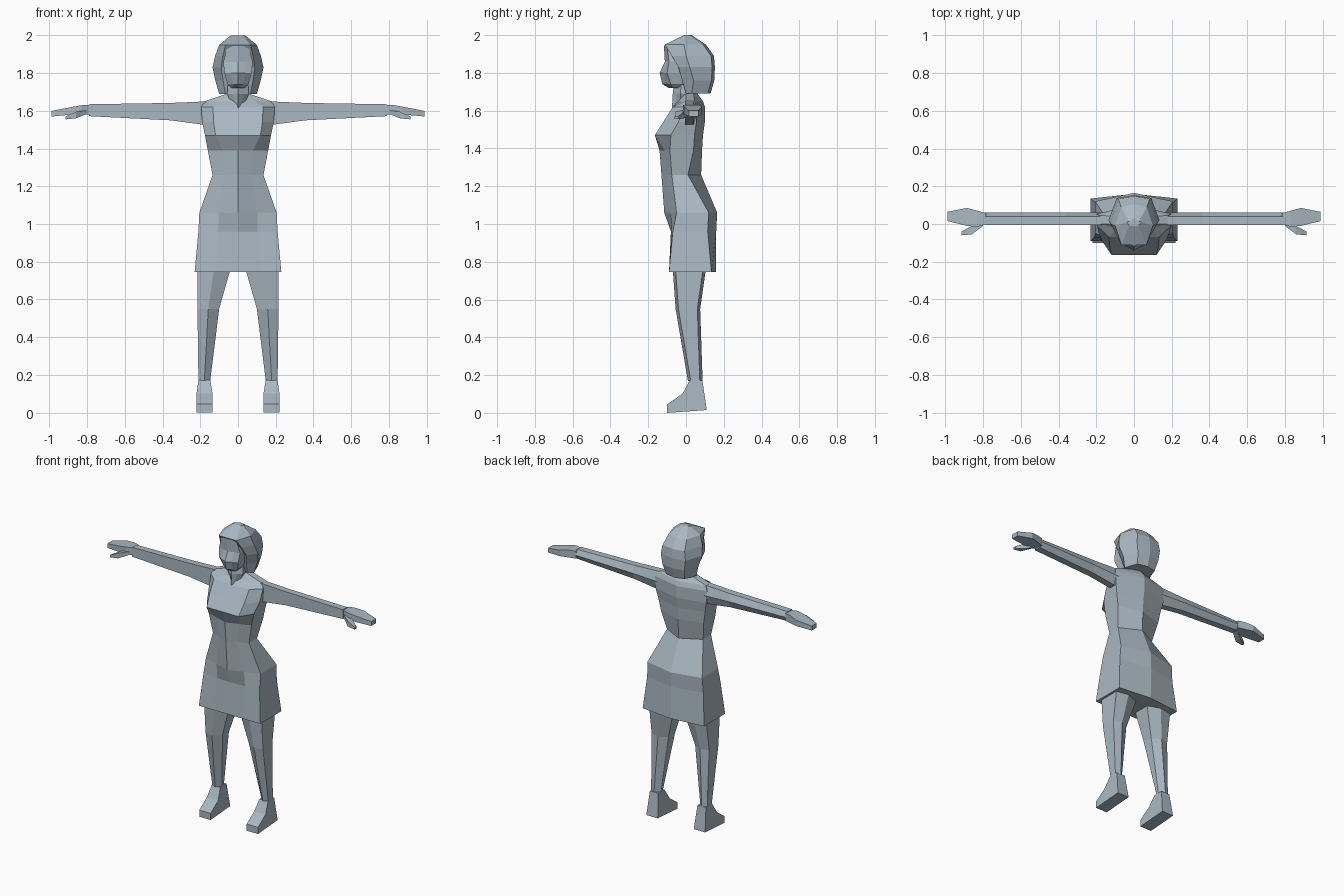
import bpy
import bmesh

default = bpy.data.objects.get("Cube")
if default:
    bpy.data.objects.remove(default)

clay = bpy.data.materials.new("blue_grey_clay")
clay.use_nodes = True
clay.diffuse_color = (.4, .48, .54, 1)
shader = clay.node_tree.nodes["Principled BSDF"]
shader.inputs["Base Color"].default_value = clay.diffuse_color


def loft(name, rings, mirrored=False):
    """Skin a list of closed rings, cap both ends and keep the faces flat."""
    bm = bmesh.new()
    loops = [[bm.verts.new(point) for point in ring] for ring in rings]
    for lower, upper in zip(loops, loops[1:]):
        for i in range(len(lower)):
            bm.faces.new((lower[i - 1], lower[i], upper[i], upper[i - 1]))
    bm.faces.new(loops[0])
    bm.faces.new(loops[-1])
    bmesh.ops.recalc_face_normals(bm, faces=bm.faces)
    mesh = bpy.data.meshes.new(name)
    bm.to_mesh(mesh)
    bm.free()
    mesh.materials.append(clay)
    obj = bpy.data.objects.new(name, mesh)
    bpy.context.collection.objects.link(obj)
    if mirrored:
        mirror = obj.modifiers.new("Mirror", 'MIRROR')
        mirror.use_mirror_merge = False


def symmetric(z, half):
    """Close a half outline that starts and ends on the centre line."""
    right_side = [(x, y, z) for x, y in half]
    left_side = [(-x, y, z) for x, y in reversed(half[1:-1])]
    return right_side + left_side


def body_ring(z, width, front, back, side, panel=.5, bend=.5, inset=.045):
    """Front panel, flat flank and ridged back; bend sets how far the panel folds."""
    corner = front + (side - front) * bend
    return symmetric(z, [(0, front), (width * panel, corner), (width, side),
                         (width, back - inset), (0, back)])


def bust_ring(z, width, front, back, side):
    """Body section whose front panel is wide and flat."""
    return body_ring(z, width, front, back, side, panel=.68, bend=0)


def hair_ring(z, width, front, back, side):
    """Flat fringe, pointed temples and a flattened back of the head."""
    fringe = width * .66
    nape = width * .68
    return symmetric(z, [(0, front), (fringe, front), (width, side),
                         (nape, back - .015), (0, back)])


def arm_ring(x, low, high, front=-.005, back=.06):
    """Flat front with a ridge along the back."""
    ridge = (low + high) / 2
    edge = back - .02
    return [(x, front, high), (x, edge, high), (x, back, ridge),
            (x, edge, low), (x, front, low)]


def hand_ring(x, low, high, front, back):
    """Four-sided section across a finger or palm."""
    return [(x, front, low), (x, back, low), (x, back, high), (x, front, high)]


def leg_ring(z, inner, outer, front, back):
    """Six-sided section with softened front and back corners."""
    middle = (inner + outer) / 2
    return [(middle, front, z), (outer, front + .015, z), (outer, back - .015, z),
            (middle, back, z), (inner, back - .03, z), (inner, front + .03, z)]


# Dress, from hem to collar
loft("dress", [
    body_ring(z=.745, width=.23, front=-.09, back=.16, side=-.09, inset=.025),
    body_ring(z=.96, width=.21, front=-.08, back=.16, side=-.07),
    body_ring(z=1.06, width=.205, front=-.115, back=.165, side=-.05),
    body_ring(z=1.26, width=.135, front=-.13, back=.08, side=-.075, inset=.07),
    body_ring(z=1.39, width=.16, front=-.14, back=.085, side=-.085),
    bust_ring(z=1.47, width=.175, front=-.165, back=.09, side=-.08),
    bust_ring(z=1.54, width=.19, front=-.12, back=.1, side=-.04),
    bust_ring(z=1.62, width=.195, front=-.07, back=.1, side=-.01),
    body_ring(z=1.65, width=.18, front=-.05, back=.09, side=0),
    body_ring(z=1.69, width=.06, front=-.03, back=.06, side=0, inset=.02),
])

# Neck, pointed at the throat
loft("neck", [
    body_ring(z=1.6, width=.02, front=-.075, back=.06, side=-.03),
    body_ring(z=1.69, width=.058, front=-.07, back=.06, side=-.03),
    body_ring(z=1.78, width=.05, front=-.06, back=.07, side=-.02),
])

# Face, from chin to hairline
loft("face", [
    body_ring(z=1.72, width=.035, front=-.09, back=.05, side=-.07),
    body_ring(z=1.74, width=.055, front=-.125, back=.05, side=-.08),
    body_ring(z=1.8, width=.072, front=-.14, back=.05, side=-.1),
    body_ring(z=1.86, width=.078, front=-.112, back=.05, side=-.09),
    body_ring(z=1.945, width=.055, front=-.117, back=.05, side=-.1),
])

# Bobbed hair, from nape to crown
loft("hair", [
    hair_ring(z=1.69, width=.1, front=0, back=.13, side=.03),
    hair_ring(z=1.76, width=.12, front=-.02, back=.15, side=.04),
    hair_ring(z=1.83, width=.135, front=-.04, back=.153, side=.02),
    hair_ring(z=1.89, width=.122, front=-.075, back=.148, side=0),
    hair_ring(z=1.95, width=.1, front=-.112, back=.105, side=-.01),
    hair_ring(z=2, width=.038, front=-.01, back=.03, side=.01),
])

# Arms, from shoulder to wrist
loft("arms", [
    arm_ring(x=.17, low=1.525, high=1.65),
    arm_ring(x=.36, low=1.55, high=1.642),
    arm_ring(x=.79, low=1.572, high=1.635),
], mirrored=True)

# Hands and thumbs
loft("hands", [
    hand_ring(x=.785, low=1.58, high=1.63, front=0, back=.058),
    hand_ring(x=.83, low=1.58, high=1.63, front=-.015, back=.07),
    hand_ring(x=.885, low=1.58, high=1.62, front=-.01, back=.085),
    hand_ring(x=.988, low=1.57, high=1.6, front=.015, back=.065),
], mirrored=True)
loft("thumbs", [
    hand_ring(x=.8, low=1.585, high=1.605, front=-.01, back=.02),
    hand_ring(x=.86, low=1.56, high=1.595, front=-.055, back=-.01),
    hand_ring(x=.915, low=1.555, high=1.57, front=-.06, back=-.04),
], mirrored=True)

# Legs, from hem to ankle
loft("legs", [
    leg_ring(z=.76, inner=.04, outer=.215, front=-.07, back=.105),
    leg_ring(z=.55, inner=.1, outer=.215, front=-.055, back=.075),
    leg_ring(z=.17, inner=.147, outer=.21, front=.01, back=.088),
], mirrored=True)

# Feet: a side outline given width, slimmer at the ankle
sole = [(-.1, 0), (.11, .015)]
upper = [(.087, .172), (.02, .172), (-.02, .1), (-.1, .045)]
inner_side = [(.147 if z > .15 else .135, y, z) for y, z in sole + upper]
outer_side = [(.21 if z > .15 else .22, y, z) for y, z in sole + upper]
loft("feet", [inner_side, outer_side], mirrored=True)
